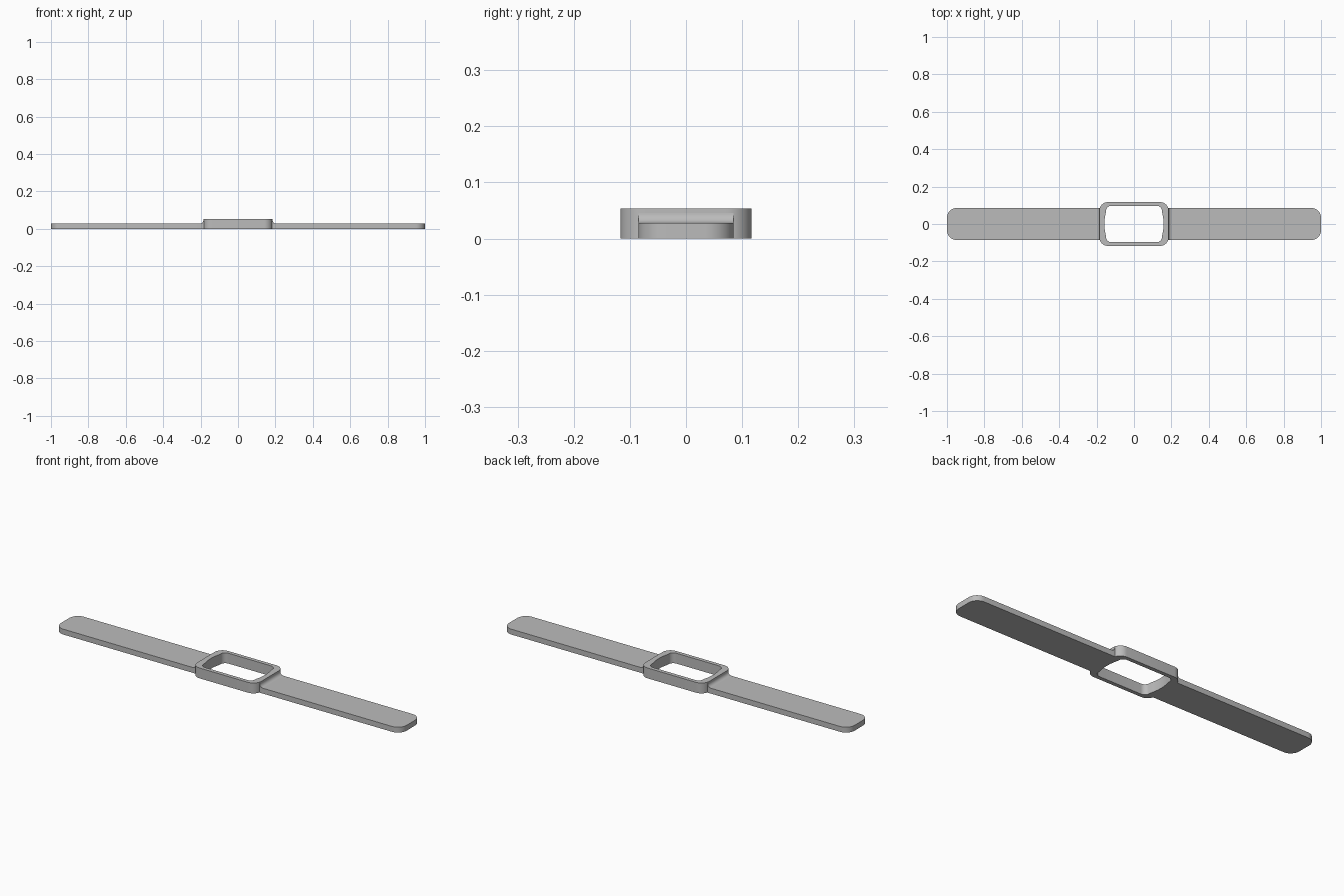
import bpy, bmesh
from math import sin, cos, pi, radians
from mathutils import Vector

if "Cube" in bpy.data.objects:
    bpy.data.objects.remove(bpy.data.objects["Cube"])

grey = bpy.data.materials.new("plain_grey")
grey.use_nodes = True
GREY = (0.5, 0.5, 0.5, 1)
grey.diffuse_color = GREY
grey.node_tree.nodes["Principled BSDF"].inputs["Base Color"].default_value = GREY

CASE_X, CASE_Y, CASE_H = 0.185, 0.117, 0.054
STRAP_Y, STRAP_H = 0.085, 0.028
HOLE_Y = 0.097


def arc(cx, cy, r, start, end, n=10):
    """Points along an arc, angles in degrees."""
    angles = [radians(start + (end - start) * i / n) for i in range(n + 1)]
    return [(cx + r * cos(a), cy + r * sin(a)) for a in angles]


def finish(bm, name):
    bmesh.ops.recalc_face_normals(bm, faces=bm.faces)
    mesh = bpy.data.meshes.new(name)
    bm.to_mesh(mesh)
    bm.free()
    mesh.materials.append(grey)
    obj = bpy.data.objects.new(name, mesh)
    bpy.context.collection.objects.link(obj)
    bpy.ops.object.select_all(action="DESELECT")
    obj.select_set(True)
    bpy.context.view_layer.objects.active = obj
    bpy.ops.object.shade_smooth_by_angle(angle=radians(30))
    return obj


def prism(name, points, direction):
    """Extrude a closed 3D outline along a direction."""
    bm = bmesh.new()
    face = bm.faces.new([bm.verts.new(p) for p in points])
    new = bmesh.ops.extrude_face_region(bm, geom=[face])["geom"]
    verts = [v for v in new if isinstance(v, bmesh.types.BMVert)]
    bmesh.ops.translate(bm, verts=verts, vec=Vector(direction))
    return finish(bm, name)


def flat(points, z):
    return [(x, y, z) for x, y in points]


def four_way(quarter):
    """Reflect a first-quadrant outline (from +x to +y) into a full loop."""
    half = quarter + [(-x, y) for x, y in reversed(quarter)]
    return half + [(-x, -y) for x, y in half]


# Case: rounded block with a bulged-end opening cut through it
R = 0.045
case = prism("case_frame", flat(four_way(arc(CASE_X - R, CASE_Y - R, R, 0, 90)), 0),
             (0, 0, CASE_H))

bulge = [(0.158 - 0.010 * (i / 8) ** 2, 0.068 * i / 8 + 0.001) for i in range(8)]
corner = arc(0.122, 0.069, 0.028, 18, 90)
opening = four_way(bulge + [(x, min(y, HOLE_Y)) for x, y in corner])
cutter = prism("opening_cutter", flat(opening, -0.05), (0, 0, 0.2))
cut = case.modifiers.new("opening", "BOOLEAN")
cut.operation, cut.solver, cut.object = "DIFFERENCE", "EXACT", cutter
bpy.context.view_layer.objects.active = case
bpy.ops.object.modifier_apply(modifier=cut.name)
bpy.data.objects.remove(cutter)
bpy.context.view_layer.objects.active = case
case.select_set(True)
bpy.ops.object.shade_smooth_by_angle(angle=radians(30))

# Straps with rounded tips, and concave fillets where they meet the case
TIP, FILLET, ROOT = 0.05, 0.018, 0.18
for side, s in (("left", 1), ("right", -1)):
    plan = [(ROOT, -STRAP_Y)]
    plan += arc(1 - TIP, -STRAP_Y + TIP, TIP, -90, 0)
    plan += arc(1 - TIP, STRAP_Y - TIP, TIP, 0, 90)
    plan.append((ROOT, STRAP_Y))
    prism(side + "_strap", flat([(s * x, y) for x, y in plan], 0), (0, 0, STRAP_H))

    section = [(ROOT, STRAP_H - 0.002), (CASE_X + FILLET, STRAP_H - 0.002)]
    section += arc(CASE_X + FILLET, STRAP_H + FILLET, FILLET, 270, 180)
    section.append((ROOT, STRAP_H + FILLET))
    prism(side + "_fillet", [(s * x, -STRAP_Y, z) for x, z in section],
          (0, 2 * STRAP_Y, 0))
